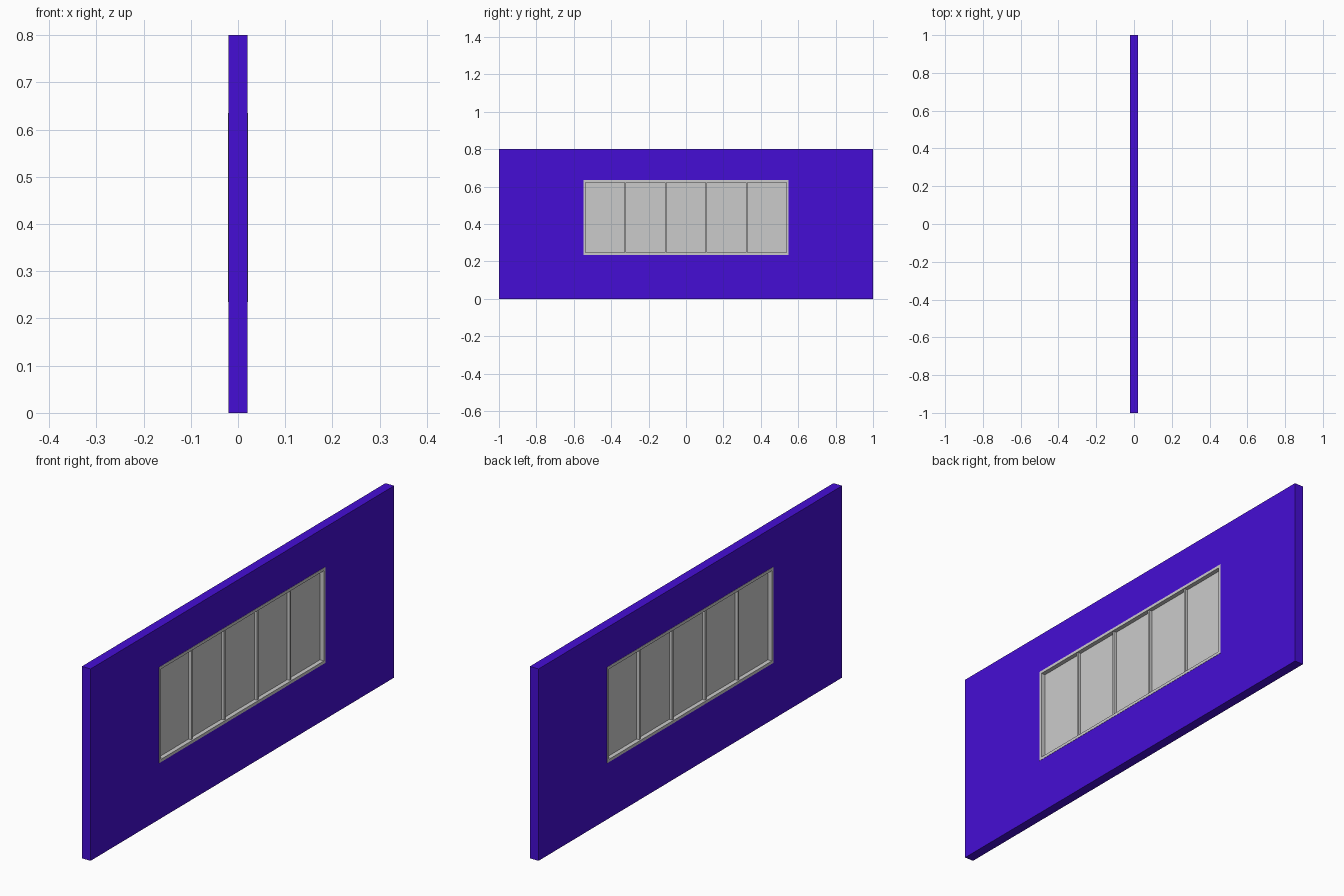
import bpy, bmesh

if "Cube" in bpy.data.objects:
    bpy.data.objects.remove(bpy.data.objects["Cube"])

Z0, Z1, HALF = 0.235, 0.635, 0.548   # window opening
BORDER, BAR = 0.012, 0.009           # frame border and mullion widths
ZC = (Z0 + Z1) / 2


def box(name, size, loc):
    bpy.ops.mesh.primitive_cube_add(size=1, location=loc)
    ob = bpy.context.object
    ob.name = name
    ob.scale = size
    bpy.ops.object.transform_apply(location=False, rotation=False, scale=True)
    return ob


def ring(name, half_x, outer, inner):
    """Rectangular frame in the yz plane; rectangles are (half width, bottom, top)."""
    bm = bmesh.new()

    def corners(x, r):
        h, b, t = r
        return [bm.verts.new((x, y, z)) for y, z in ((-h, b), (h, b), (h, t), (-h, t))]

    loops = [corners(half_x, outer), corners(half_x, inner),
             corners(-half_x, inner), corners(-half_x, outer)]
    for a, b in zip(loops, loops[1:] + loops[:1]):
        for i in range(4):
            j = (i + 1) % 4
            bm.faces.new((a[i], a[j], b[j], b[i]))
    bmesh.ops.recalc_face_normals(bm, faces=bm.faces)
    me = bpy.data.meshes.new(name)
    bm.to_mesh(me)
    bm.free()
    ob = bpy.data.objects.new(name, me)
    bpy.context.collection.objects.link(ob)
    return ob


# wall panel with the window opening
wall = ring("wall_panel", 0.02, (1.0, 0.0, 0.8), (HALF, Z0, Z1))
mat = bpy.data.materials.new("violet_paint")
mat.diffuse_color = (0.06, 0.004, 0.66, 1)
mat.use_nodes = True
mat.node_tree.nodes["Principled BSDF"].inputs["Base Color"].default_value = mat.diffuse_color
wall.data.materials.append(mat)

# window frame, a hair proud of the wall
inner_half = HALF - BORDER
ring("window_frame", 0.021, (HALF, Z0, Z1), (inner_half, Z0 + BORDER, Z1 - BORDER))

# glazing and evenly spaced mullions
box("window_glass", (0.006, 2 * inner_half, Z1 - Z0 - 2 * BORDER), (0, 0, ZC))
pitch = (2 * inner_half + BAR) / 5
for i in range(4):
    y = -inner_half - BAR / 2 + pitch * (i + 1)
    box(f"mullion_{i + 1}", (0.03, BAR, Z1 - Z0 - 2 * BORDER), (0, y, ZC))
